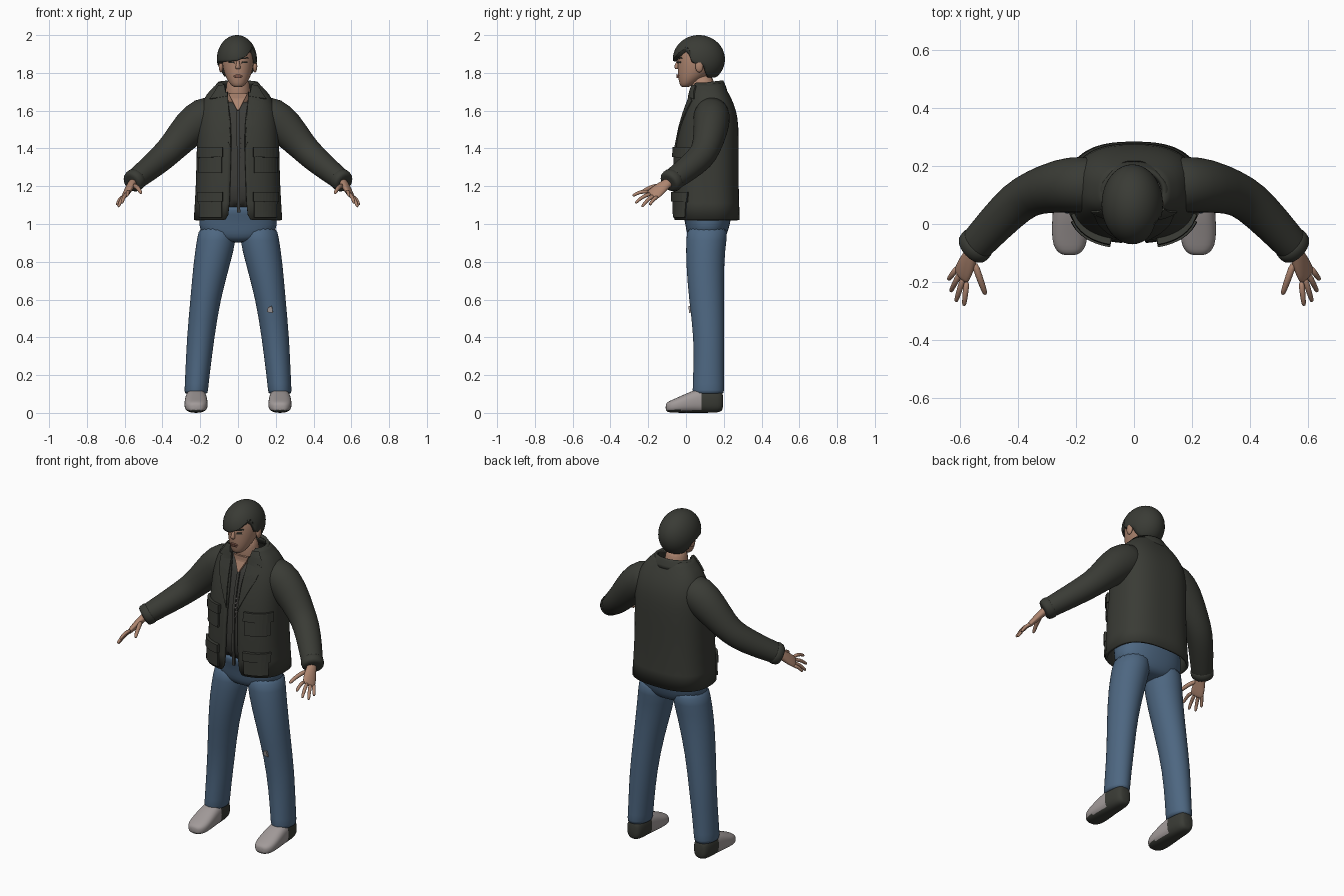
import bpy, bmesh, math
from mathutils import Vector

if "Cube" in bpy.data.objects:
    bpy.data.objects.remove(bpy.data.objects["Cube"])


def material(name, rgb):
    m = bpy.data.materials.new(name)
    m.use_nodes = True
    m.diffuse_color = (*rgb, 1)
    m.node_tree.nodes["Principled BSDF"].inputs["Base Color"].default_value = (*rgb, 1)
    return m


DARK = material("dark_olive", (0.042, 0.044, 0.036))
SHIRT = material("charcoal", (0.045, 0.045, 0.04))
DENIM = material("denim_blue", (0.075, 0.135, 0.22))
SKIN = material("skin", (0.42, 0.235, 0.16))
LIP = material("lip_brown", (0.25, 0.11, 0.08))
SHOE = material("shoe_grey", (0.36, 0.325, 0.32))


def finish(name, bm, mats, mirror=False, subdiv=1, thick=0, smooth=True):
    bmesh.ops.recalc_face_normals(bm, faces=bm.faces)
    me = bpy.data.meshes.new(name)
    bm.to_mesh(me)
    bm.free()
    for m in mats:
        me.materials.append(m)
    for p in me.polygons:
        p.use_smooth = smooth
    ob = bpy.data.objects.new(name, me)
    bpy.context.collection.objects.link(ob)
    if mirror:
        ob.modifiers.new("Mirror", "MIRROR").use_mirror_merge = False
    if subdiv:
        mod = ob.modifiers.new("Subdivision", "SUBSURF")
        mod.levels = mod.render_levels = subdiv
    if thick:
        mod = ob.modifiers.new("Thickness", "SOLIDIFY")
        mod.thickness, mod.offset = thick, 0
    return ob


def power(v, n):
    return math.copysign(abs(v) ** (2 / n), v)


def tube(name, rows, mat, side=(1, 0, 0), axis=None, n=2, seg=16, gaps=None,
         tilt=0, rule=None, **kw):
    """Loft rings (x, y, z, ru, rv); gaps gives half-widths of a front opening."""
    bm = bmesh.new()
    rings = []
    pts = [Vector(r[:3]) for r in rows]
    for i, r in enumerate(rows):
        t = Vector(axis) if axis else pts[min(i + 1, len(pts) - 1)] - pts[max(i - 1, 0)]
        t.normalize()
        u = Vector(side)
        u = (u - t * u.dot(t)).normalized()
        v = t.cross(u)
        g = math.asin(min(1, (gaps[i] / r[3]) ** (n / 2))) if gaps else 0
        ring = []
        for k in range(seg):
            a = -math.pi / 2 + g + (2 * math.pi - 2 * g) * k / (seg - 1 if gaps else seg)
            co = pts[i] + u * power(math.cos(a), n) * r[3] + v * power(math.sin(a), n) * r[4]
            co.z += tilt * (co.y - r[1])
            ring.append(bm.verts.new(co))
        rings.append(ring)
    for a, b in zip(rings, rings[1:]):
        for k in range(seg - 1 if gaps else seg):
            j = (k + 1) % seg
            bm.faces.new((a[k], a[j], b[j], b[k]))
    if not gaps:
        bm.faces.new(rings[0])
        bm.faces.new(rings[-1])
    if rule:
        for f in bm.faces:
            f.material_index = rule(f.calc_center_median())
    return finish(name, bm, mat if isinstance(mat, list) else [mat], **kw)


def column(name, prof, mat, **kw):
    """Vertical loft from rows (z, cx, cy, rx, ry)."""
    return tube(name, [(x, y, z, rx, ry) for z, x, y, rx, ry in prof], mat, axis=(0, 0, 1), **kw)


def lerp(x, table):
    """Linear lookup of a value or row in ascending table rows."""
    for a, b in zip(table, table[1:]):
        if x <= b[0]:
            f = max(0, (x - a[0]) / (b[0] - a[0]))
            return [p + (q - p) * f for p, q in zip(a, b)][1:]
    return list(table[-1][1:])


def patch(name, corners, prof, t, mat, n=2, mirror=False, res=8):
    """Plate of four (x, z) corners lying on the front of a column."""
    bm = bmesh.new()
    a, b, c, d = [Vector(p) for p in corners]
    grid = []
    for i in range(res + 1):
        for j in range(res + 1):
            p = a.lerp(b, i / res).lerp(d.lerp(c, i / res), j / res)
            cx, cy, rx, ry = lerp(p.y, prof)
            q = min(0.98, abs((p.x - cx) / rx))
            y = cy - ry * (1 - q ** n) ** (1 / n)
            grid.append(bm.verts.new((p.x, y - t / 2, p.y)))
    for i in range(res):
        for j in range(res):
            k = i * (res + 1) + j
            bm.faces.new((grid[k], grid[k + 1], grid[k + res + 2], grid[k + res + 1]))
    ob = finish(name, bm, [mat], mirror, 0, t + 0.006, smooth=False)
    return ob


def ball(name, centre, radii, mat, shape=None, **kw):
    bm = bmesh.new()
    bmesh.ops.create_uvsphere(bm, u_segments=40, v_segments=28, radius=1)
    for v in bm.verts:
        v.co = Vector(c + r * k for c, r, k in zip(centre, radii, v.co))
        if shape:
            shape(v)
    return finish(name, bm, [mat], subdiv=0, **kw)


# Jacket, shirt and their opening
BODY = [(1.02, 0, .11, .228, .168), (1.2, 0, .105, .216, .166), (1.4, 0, .11, .212, .162),
        (1.52, 0, .122, .208, .15), (1.6, 0, .128, .2, .132), (1.66, 0, .127, .175, .108),
        (1.7, 0, .12, .148, .093), (1.745, 0, .112, .1, .076)]
column("jacket_body", BODY, DARK, n=2.6, seg=40, thick=.014,
       gaps=[.046, .042, .035, .036, .045, .055, .065, .075])
inner = [(max(z, 1.055), x, y, rx - .017, ry - .014) for z, x, y, rx, ry in BODY[:-2]]
column("shirt", inner, SHIRT, n=2.6, seg=40)
column("jacket_collar", [(1.69, 0, .115, .14, .096), (1.725, 0, .112, .118, .088),
       (1.745, 0, .112, .1, .078)], DARK, seg=32, thick=.016, tilt=.15, gaps=[.08, .075, .07])
patch("lapel", [(.055, 1.7), (.135, 1.65), (.12, 1.585), (.037, 1.4)], BODY, .009, DARK, 2.6, True)
patch("lapel_top", [(.07, 1.735), (.1, 1.73), (.145, 1.66), (.06, 1.675)], BODY, .012, DARK, 2.6, True)
patch("chest_skin", [(-.05, 1.69), (.05, 1.69), (.004, 1.6), (-.004, 1.6)], inner, .008, SKIN, 2.6)
patch("shirt_placket", [(-.008, 1.6), (.008, 1.6), (.012, 1.06), (-.004, 1.06)], inner, .004, SHIRT, 2.6)
for i in range(5):
    z = 1.35 + i * .026
    patch("zip_tooth", [(.012, z), (.017, z), (.017, z + .008), (.012, z + .008)], inner, .005, SHOE, 2.6, res=1)
for label, z in (("chest", 1.27), ("hip", 1.035)):
    patch(label + "_pocket", [(.085, z), (.2, z), (.2, z + .12), (.085, z + .12)], BODY, .014, DARK, 2.6, True)
    patch(label + "_pocket_flap", [(.08, z + .085), (.205, z + .08), (.205, z + .135), (.08, z + .135)],
          BODY, .022, DARK, 2.6, True)

# Sleeves and cuffs
tube("sleeve", [(.09, .135, 1.6, .09, .085), (.18, .137, 1.57, .1, .11), (.255, .133, 1.51, .094, .1),
     (.345, .11, 1.405, .077, .077), (.4, .08, 1.352, .075, .073), (.48, 0, 1.285, .068, .064),
     (.555, -.083, 1.226, .06, .056), (.565, -.094, 1.218, .058, .054)], DARK, side=(0, 1, 0), seg=20, mirror=True)
tube("cuff", [(.532, -.058, 1.245, .05, .05), (.536, -.062, 1.241, .068, .064), (.562, -.09, 1.22, .065, .06),
     (.566, -.094, 1.217, .05, .045)], DARK, side=(0, 1, 0), mirror=True)

# Hands
SPREAD = Vector((.48, .72, -.43)).normalized()
tube("palm", [(.548, -.075, 1.232, .028, .024), (.565, -.11, 1.208, .03, .022), (.578, -.14, 1.185, .04, .02),
     (.595, -.175, 1.155, .042, .015), (.599, -.185, 1.148, .036, .01)], SKIN, side=SPREAD, seg=12, mirror=True)
knuckle = Vector((.593, -.172, 1.157))
tips = {"index": (.587, -.282, 1.148), "middle": (.615, -.268, 1.11),
        "ring": (.633, -.233, 1.09), "little": (.641, -.192, 1.1)}
digits = [(k + "_finger", knuckle + SPREAD * (i - 1.5) * .021, Vector(t), .0105)
          for i, (k, t) in enumerate(tips.items())]
digits.append(("thumb", Vector((.553, -.13, 1.205)), Vector((.513, -.243, 1.162)), .0125))
for name, root, tip, r in digits:
    rows = []
    for f, s in ((0, 1.1), (.45, 1.05), (.8, .9), (.96, .75), (1, .4)):
        p = root.lerp(tip, f)
        p.z += .012 * math.sin(math.pi * f)
        rows.append((*p, r * s, r * s))
    tube(name, rows, SKIN, side=SPREAD, seg=8, mirror=True)

# Jeans
column("jeans_hips", [(.9, 0, .11, .09, .075), (.93, 0, .11, .17, .1), (.97, 0, .113, .205, .113),
       (1.02, 0, .115, .208, .122), (1.08, 0, .11, .2, .138), (1.1, 0, .11, .19, .13)], DENIM, n=2.3, seg=28)
LEG = [(.1, .222, .118, .06, .082), (.106, .222, .118, .063, .085), (.2, .215, .119, .065, .082),
       (.4, .198, .123, .074, .081), (.6, .173, .108, .08, .094), (.8, .137, .1, .1, .102),
       (.92, .113, .108, .105, .108), (1, .107, .115, .1, .112)]
column("jeans_leg", LEG, DENIM, seg=20, mirror=True)
patch("knee_tear", [(.155, .535), (.185, .53), (.18, .565), (.16, .56)], LEG, .004, SHOE, res=2)

# Shoes: grey uppers, dark heel and sole
shoe = [(.197, .06, .028, .04), (.185, .063, .043, .058), (.15, .066, .052, .066), (.08, .066, .056, .066),
        (.03, .058, .06, .058), (-.03, .044, .063, .044), (-.075, .035, .058, .034),
        (-.1, .031, .04, .026), (-.108, .029, .02, .015)]
tube("shoe", [(.222, y, z, rx, rz) for y, z, rx, rz in shoe], [SHOE, DARK], axis=(0, 1, 0), n=2.6, seg=24,
     mirror=True, rule=lambda c: int(c.y > .08 or c.z < .016))

# Head
HEAD = [(1.724, 0, -.004, .018, .016), (1.732, 0, 0, .036, .032), (1.765, 0, .022, .058, .062),
        (1.8, 0, .046, .074, .09), (1.85, 0, .063, .085, .108), (1.9, 0, .07, .086, .114),
        (1.95, 0, .07, .075, .1), (1.975, 0, .07, .04, .06)]
column("head", HEAD, SKIN, seg=28)
tube("neck", [(0, .105, 1.6, .075, .07), (0, .095, 1.69, .066, .064), (0, .08, 1.8, .06, .066)], SKIN)
tube("nose", [(0, -.036, 1.87, .007, .008), (0, -.046, 1.85, .009, .01), (0, -.052, 1.83, .015, .014),
     (0, -.046, 1.819, .013, .008)], SKIN, seg=10)
ball("ear", (.09, .07, 1.835), (.012, .021, .032), SKIN, mirror=True)
patch("eye", [(.02, 1.851), (.048, 1.853), (.046, 1.861), (.022, 1.86)], HEAD, .003, DARK, mirror=True, res=3)
patch("eyebrow", [(.016, 1.873), (.055, 1.876), (.05, 1.883), (.016, 1.88)], HEAD, .004, DARK, mirror=True, res=3)
for z, w in ((1.783, .026), (1.774, .02)):
    patch("lip", [(-w, z), (w, z), (w * .5, z + .008), (-w * .5, z + .008)], HEAD, .006, LIP, res=4)

# Hair with a swept fringe, pulled up to a hairline
HC, HR = (-.006, .068, 1.872), (.106, .138, .128)
FRINGE = [(-.1, 1.855), (0, 1.865), (.045, 1.89), (.085, 1.945)]
SIDE = [(0, 1.875), (.04, 1.85), (.085, 1.85), (.112, 1.775)]


def hairline(v):
    front = lerp(v.co.x, FRINGE)[0]
    side = lerp(v.co.y, SIDE)[0]
    f = min(1, max(0, v.co.y / .03))
    h = front * (1 - f) + side * f
    if v.co.z < h:
        limit = math.sqrt(max(0, 1 - ((h - HC[2]) / HR[2]) ** 2))
        dx, dy = v.co.x - HC[0], v.co.y - HC[1]
        s = min(1, limit / max(1e-6, math.hypot(dx / HR[0], dy / HR[1])))
        v.co = (HC[0] + dx * s, HC[1] + dy * s, h)


ball("hair", HC, HR, DARK, shape=hairline)
